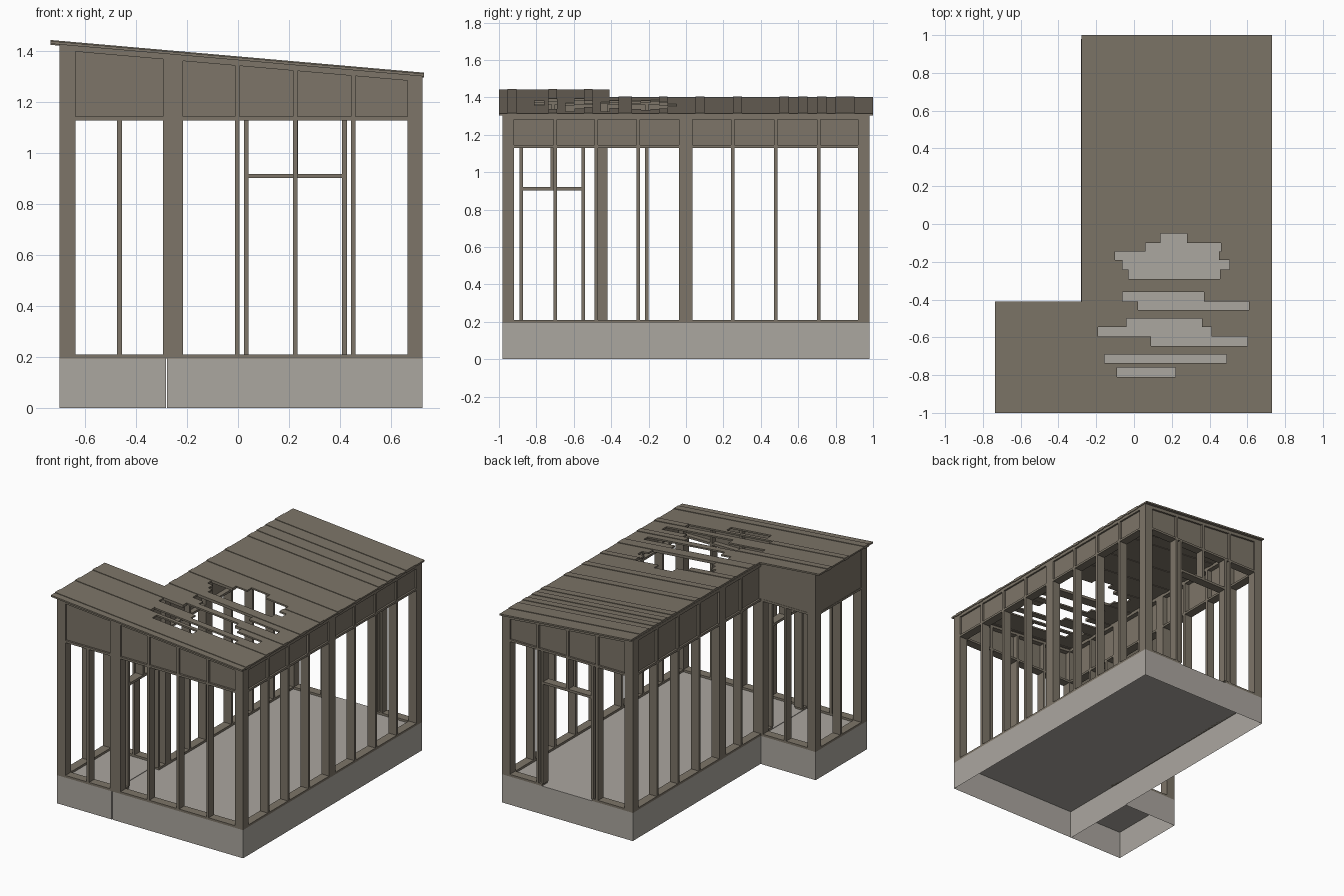
import bpy, bmesh

if "Cube" in bpy.data.objects:
    bpy.data.objects.remove(bpy.data.objects["Cube"])

def material(name, rgb):
    m = bpy.data.materials.new(name)
    m.diffuse_color = (*rgb, 1)
    m.use_nodes = True
    m.node_tree.nodes["Principled BSDF"].inputs["Base Color"].default_value = m.diffuse_color
    return m

WOOD = material("weathered wood", (0.205, 0.178, 0.138))
CONCRETE = material("pale concrete", (0.41, 0.385, 0.35))

# Underside of the sloping roof, and the line where the header panels stop
def under(x):
    return 1.43 - 0.0874 * (x + 0.735)

def plate(x):
    return under(x) - 0.022

def height(z, x):
    return z(x) if callable(z) else z

def box(bm, x0, x1, y0, y1, z0, z1):
    """Box whose bottom and top may be a height or a slope along x."""
    v = [bm.verts.new((x, y, height(z, x)))
         for z in (z0, z1) for x, y in ((x0, y0), (x1, y0), (x1, y1), (x0, y1))]
    for f in ((3, 2, 1, 0), (4, 5, 6, 7), (0, 1, 5, 4), (1, 2, 6, 5), (2, 3, 7, 6), (3, 0, 4, 7)):
        bm.faces.new([v[i] for i in f])

def finish(bm, name, mat):
    me = bpy.data.meshes.new(name)
    bm.to_mesh(me)
    bm.free()
    me.materials.append(mat)
    ob = bpy.data.objects.new(name, me)
    bpy.context.collection.objects.link(ob)

BASE, SOLE, HEAD, SILL = 0.195, 0.21, 1.13, 1.145
T = 0.06    # wall thickness
W = 0.009   # half width of a stud

def wall(name, axis, outer, side, a0, a1, posts, studs, tops, door=None, flush=False):
    """Stud wall along an axis, its outer face at 'outer' and facing 'side'."""
    def put(bm, p, q, z0, z1, d0=0, d1=T):
        t = sorted((outer - side * d0, outer - side * d1))
        if axis == 'x':
            box(bm, p, q, *t, z0, z1)
        else:
            box(bm, *t, p, q, z0, z1)

    # lower frame
    bm = bmesh.new()
    for p, q in ([(a0, door[0]), (door[1], a1)] if door else [(a0, a1)]):
        put(bm, p, q, BASE, SOLE)
    for p, q in posts:
        put(bm, p, q, SOLE, HEAD)
    for s in studs:
        put(bm, s - W, s + W, SOLE, HEAD)
    if door:
        for d in door:
            put(bm, d - W, d + W, SOLE, HEAD)
        put(bm, door[0], door[1], 0.903, 0.92)
        mid = sum(door) / 2
        put(bm, mid - W, mid + W, 0.92, HEAD)
    finish(bm, name + "_frame", WOOD)

    # header: plates, short studs and infill panel
    bm = bmesh.new()
    put(bm, a0, a1, HEAD, SILL)
    put(bm, a0, a1, plate, under)
    for p, q in posts:
        put(bm, p, q, SILL, plate)
    for s in tops:
        put(bm, s - W, s + W, SILL, plate)
    d = 0.002 if flush else 0.013
    put(bm, a0 + 0.005, a1 - 0.005, SILL, plate, d, d + 0.012)
    finish(bm, name + "_header", WOOD)

# Foundations: shells open underneath
for name, x0, x1, y1 in (("main_foundation", -0.278, 0.725, 0.98),
                         ("annex_foundation", -0.70, -0.282, -0.42)):
    bm = bmesh.new()
    box(bm, x0, x1, -0.98, y1, 0, BASE)
    bm.faces.ensure_lookup_table()
    bmesh.ops.delete(bm, geom=[bm.faces[0]], context='FACES_ONLY')
    finish(bm, name, CONCRETE)

# Main room walls
cross = [-0.003, 0.225, 0.452]
ends = [(-0.28, -0.215), (0.665, 0.725)]
wall("front_wall", 'x', -0.98, -1, -0.28, 0.725, ends, cross, cross)
wall("back_wall", 'x', 0.98, 1, -0.28, 0.725, ends, [cross[0], cross[2]], cross, (0.033, 0.418))
right = [-0.70, -0.48, -0.255, 0.25, 0.48, 0.71]
wall("right_wall", 'y', 0.725, 1, -0.98, 0.98,
     [(-0.98, -0.92), (-0.038, 0.035), (0.92, 0.98)], right, right)
left = [-0.21, 0.25, 0.48, 0.71]
wall("left_wall", 'y', -0.28, -1, -0.43, 0.98,
     [(-0.48, -0.42), (-0.038, 0.035), (0.92, 0.98)], left, left)
wall("dividing_wall", 'y', -0.28, -1, -0.98, -0.43,
     [(-0.98, -0.92)], [], [-0.71], (-0.88, -0.55))

# Annex walls
annex_posts = [(-0.70, -0.637), (-0.295, -0.28)]
wall("annex_front_wall", 'x', -0.98, -1, -0.70, -0.28, annex_posts, [-0.465], [])
wall("annex_back_wall", 'x', -0.42, 1, -0.70, -0.28, annex_posts, [-0.465], [], flush=True)
wall("annex_left_wall", 'y', -0.70, -1, -0.98, -0.42,
     [(-0.98, -0.92), (-0.48, -0.42)], [-0.70], [], flush=True)

# Roof boards running down the slope, some proud of their neighbours, some broken
edges = [-1, -0.955, -0.905, -0.86, -0.81, -0.76, -0.735, -0.69, -0.645, -0.595, -0.545,
         -0.50, -0.455, -0.41, -0.36, -0.29, -0.24, -0.19, -0.145, -0.10, -0.05]
edges += [i * 0.05 for i in range(21)]
broken = {-0.81: (-0.09, 0.22), -0.735: (-0.155, 0.49), -0.645: (0.09, 0.60),
          -0.595: (-0.19, 0.41), -0.545: (-0.04, 0.36), -0.455: (0.02, 0.61),
          -0.41: (-0.06, 0.37), -0.29: (-0.03, 0.455), -0.24: (-0.06, 0.505),
          -0.19: (-0.10, 0.45), -0.145: (0.06, 0.46), -0.10: (0.14, 0.28)}
proud = (-0.93, -0.715, -0.52, -0.33, -0.12, 0.075, 0.27, 0.53, 0.62, 0.71, 0.83, 0.88)
bm = bmesh.new()
for y0, y1 in zip(edges, edges[1:]):
    x0 = -0.735 if y0 < -0.42 else -0.278
    e = 0.004 if any(y0 < p < y1 for p in proud) else 0.0
    hole = broken.get(y0)
    for p, q in ([(x0, hole[0]), (hole[1], 0.73)] if hole else [(x0, 0.73)]):
        box(bm, p, q, y0, y1, lambda x: under(x) - e, lambda x: under(x) + 0.011 + e)
finish(bm, "roof_boards", WOOD)
